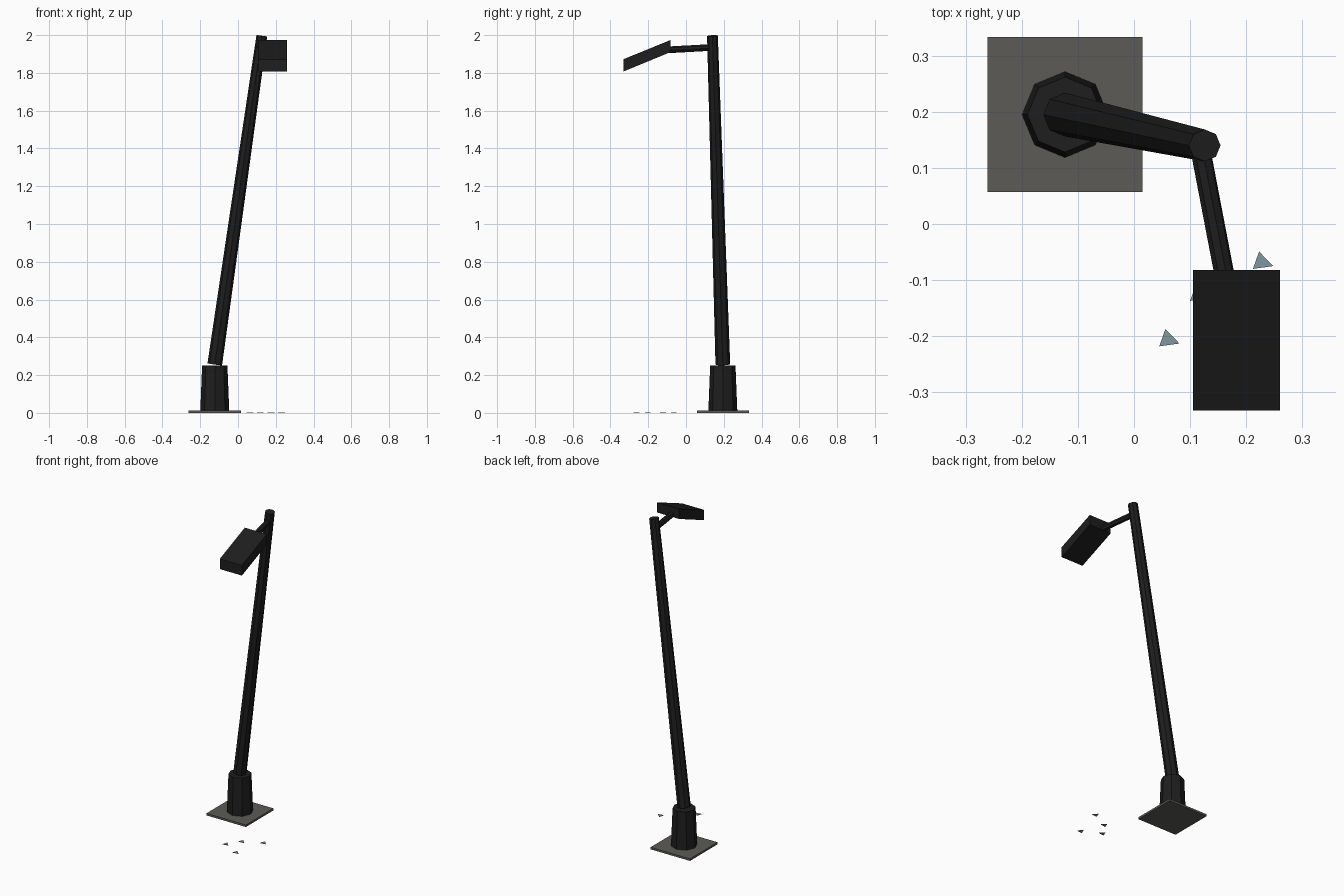
import bpy
import bmesh
from mathutils import Matrix, Vector

old = bpy.data.objects.get("Cube")
if old:
    bpy.data.objects.remove(old, do_unlink=True)


def material(name, colour):
    mat = bpy.data.materials.new(name)
    mat.use_nodes = True
    mat.diffuse_color = (*colour, 1)
    mat.node_tree.nodes["Principled BSDF"].inputs["Base Color"].default_value = (*colour, 1)
    return mat


black = material("black metal", (0.013, 0.013, 0.013))
concrete = material("grey concrete", (0.107, 0.105, 0.093))
glass = material("pale blue glass", (0.21, 0.31, 0.35))


def finish(name, bm, mat):
    bmesh.ops.recalc_face_normals(bm, faces=bm.faces)
    mesh = bpy.data.meshes.new(name)
    bm.to_mesh(mesh)
    bm.free()
    mesh.materials.append(mat)
    obj = bpy.data.objects.new(name, mesh)
    bpy.context.collection.objects.link(obj)
    return obj


def tube(name, start, end, r_start, r_end, mat, sides=8):
    """Capped tapered tube between two points."""
    start, end = Vector(start), Vector(end)
    axis = end - start
    turn = Vector((0, 0, 1)).rotation_difference(axis).to_matrix().to_4x4()
    bm = bmesh.new()
    bmesh.ops.create_cone(bm, cap_ends=True, segments=sides, radius1=r_start,
                          radius2=r_end, depth=axis.length,
                          matrix=Matrix.Translation((start + end) / 2) @ turn)
    return finish(name, bm, mat)


def prism(name, profile, offset, mat):
    """Flat outline pushed along an offset into a solid."""
    bm = bmesh.new()
    face = bm.faces.new([bm.verts.new(p) for p in profile])
    moved = bmesh.ops.extrude_face_region(bm, geom=[face])["geom"]
    bmesh.ops.translate(bm, vec=offset,
                        verts=[v for v in moved if isinstance(v, bmesh.types.BMVert)])
    return finish(name, bm, mat)


# Ground plate
foot_x, foot_y = -0.123, 0.195
h = 0.138
prism("base_plate", [(foot_x + sx * h, foot_y + sy * h, 0)
                     for sx, sy in ((-1, -1), (1, -1), (1, 1), (-1, 1))],
      (0, 0, 0.013), concrete)

# Socket and leaning pole
tube("socket", (foot_x, foot_y, 0.003), (foot_x, foot_y, 0.25), 0.077, 0.067, black)
tube("pole", (foot_x, foot_y, 0.257), (0.126, 0.14, 1.996), 0.039, 0.0285, black)

# Arm reaching to the lamp
tube("arm", (0.117, 0.14, 1.935), (0.162, -0.095, 1.922), 0.018, 0.018, black)

# Slanted lamp head with upright ends
prism("lamp_head", [(0.105, -0.082, 1.974), (0.105, -0.082, 1.91),
                    (0.105, -0.332, 1.807), (0.105, -0.332, 1.872)],
      (0.155, 0, 0), black)

# Broken glass on the ground
for i, (x, y) in enumerate([(0.045, -0.218), (0.1, -0.137),
                            (0.157, -0.277), (0.212, -0.08)]):
    prism(f"glass_shard_{i + 1}", [(x, y, 0.003), (x + 0.036, y + 0.005, 0.003),
                                   (x + 0.011, y + 0.031, 0.003)],
          (0, 0, 0.003), glass)
